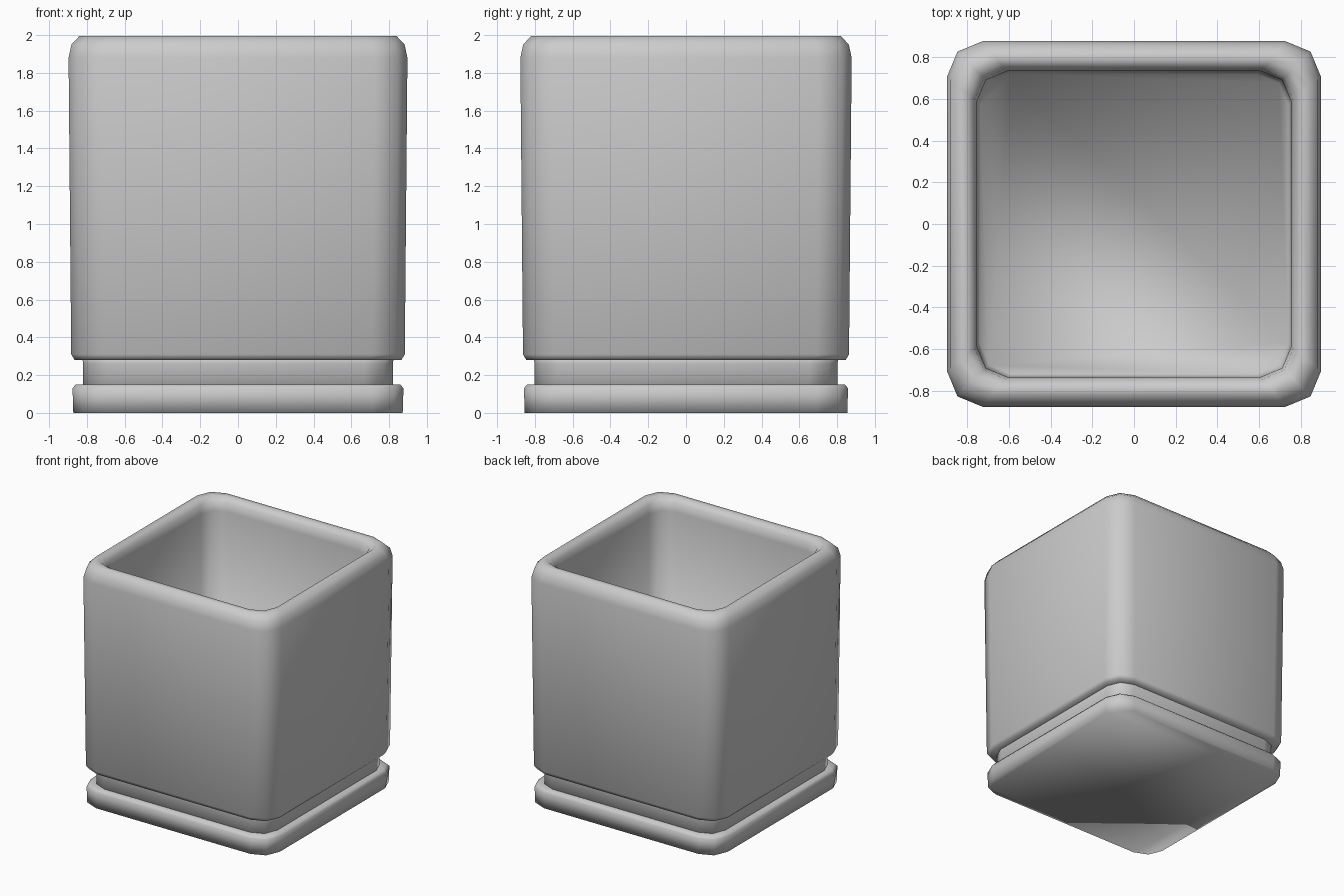
import bpy
import bmesh
from math import cos, sin, pi

cube = bpy.data.objects.get("Cube")
if cube:
    bpy.data.objects.remove(cube, do_unlink=True)

clay = bpy.data.materials.new("pale_grey_clay")
clay.use_nodes = True
GREY = (0.6, 0.6, 0.6, 1.0)
clay.diffuse_color = GREY
clay.node_tree.nodes["Principled BSDF"].inputs["Base Color"].default_value = GREY

CORNER_STEPS = 2


def rounded_ring(bm, half_x, half_y, z, radius):
    """Rectangle outline with faceted round corners, counter-clockwise."""
    ring = []
    for quarter, (sx, sy) in enumerate([(1, 1), (-1, 1), (-1, -1), (1, -1)]):
        for step in range(CORNER_STEPS + 1):
            a = (quarter + step / CORNER_STEPS) * pi / 2
            x = sx * (half_x - radius) + radius * cos(a)
            y = sy * (half_y - radius) + radius * sin(a)
            ring.append(bm.verts.new((x, y, z)))
    return ring


def loft(name, profile, depth_trim):
    """Skin a profile of (half width, height, corner radius) and cap both ends."""
    bm = bmesh.new()
    rings = [rounded_ring(bm, w, w - depth_trim, z, r) for w, z, r in profile]
    for low, high in zip(rings, rings[1:]):
        for i in range(len(low)):
            j = (i + 1) % len(low)
            bm.faces.new((low[i], low[j], high[j], high[i]))
    bm.faces.new(rings[0][::-1])
    bm.faces.new(rings[-1])
    bmesh.ops.recalc_face_normals(bm, faces=bm.faces[:])
    for face in bm.faces:
        face.smooth = True
    mesh = bpy.data.meshes.new(name)
    bm.to_mesh(mesh)
    bm.free()
    mesh.materials.append(clay)
    obj = bpy.data.objects.new(name, mesh)
    bpy.context.collection.objects.link(obj)
    return obj


# Hollow pot: underside, outer wall, rolled rim, inner wall, floor
loft("pot", [
    (0.80, 0.28, 0.15),
    (0.865, 0.28, 0.16),
    (0.883, 0.31, 0.17),
    (0.897, 1.88, 0.17),
    (0.882, 1.95, 0.17),
    (0.84, 1.995, 0.16),
    (0.80, 1.995, 0.15),
    (0.765, 1.96, 0.15),
    (0.755, 1.89, 0.15),
    (0.74, 0.40, 0.15),
], 0.02)

# Narrow foot between pot and saucer
loft("pot_foot", [
    (0.82, 0.06, 0.15),
    (0.82, 0.26, 0.15),
    (0.825, 0.30, 0.15),
], 0.018)

# Saucer with a softened top edge
loft("saucer", [
    (0.872, 0.0, 0.16),
    (0.876, 0.13, 0.16),
    (0.86, 0.15, 0.16),
    (0.81, 0.15, 0.15),
], 0.018)
